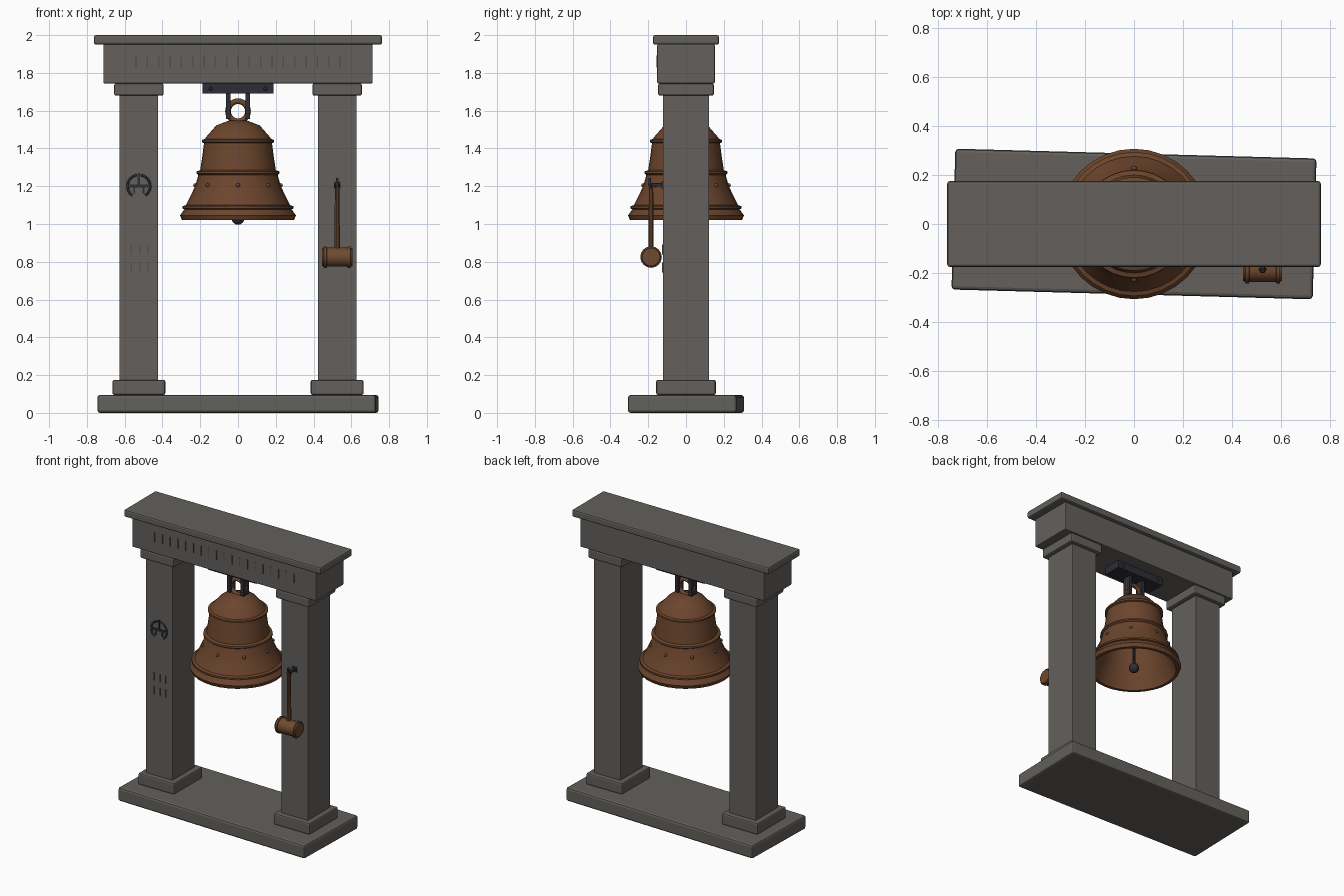
import bpy, bmesh, math
from mathutils import Matrix, Vector

cube = bpy.data.objects.get("Cube")
if cube:
    bpy.data.objects.remove(cube, do_unlink=True)


def material(name, r, g, b):
    m = bpy.data.materials.new(name)
    m.use_nodes = True
    m.diffuse_color = (r, g, b, 1)
    bsdf = next(n for n in m.node_tree.nodes if n.type == 'BSDF_PRINCIPLED')
    bsdf.inputs["Base Color"].default_value = (r, g, b, 1)
    return m


STONE = material("grey stone", 0.125, 0.118, 0.108)
CARVED = material("carved stone", 0.09, 0.085, 0.08)
BRONZE = material("aged bronze", 0.15, 0.06, 0.026)
WOOD = material("brown wood", 0.16, 0.068, 0.028)
IRON = material("dark iron", 0.026, 0.027, 0.035)


def finish(name, bm, mat, smooth=False):
    bmesh.ops.recalc_face_normals(bm, faces=bm.faces[:])
    me = bpy.data.meshes.new(name)
    bm.to_mesh(me)
    bm.free()
    me.materials.append(mat)
    ob = bpy.data.objects.new(name, me)
    bpy.context.collection.objects.link(ob)
    if smooth:
        me.shade_smooth()
        me.set_sharp_from_angle(angle=math.radians(35))
    return ob


def box(name, center, size, mat, bevel=0.0, turn=0.0):
    bm = bmesh.new()
    bmesh.ops.create_cube(bm, size=1)
    bmesh.ops.scale(bm, vec=size, verts=bm.verts)
    ob = finish(name, bm, mat)
    ob.location = center
    ob.rotation_euler.z = turn
    if bevel:
        mod = ob.modifiers.new("worn edges", 'BEVEL')
        mod.width, mod.segments = bevel, 2
    return ob


def lathe(name, profile, mat, segments=32, smooth=True):
    # spin a (radius, height) outline around z
    bm = bmesh.new()
    pts = [bm.verts.new((r, 0, z)) for r, z in profile]
    edges = [bm.edges.new(p) for p in zip(pts, pts[1:])]
    bmesh.ops.spin(bm, geom=pts + edges, cent=(0, 0, 0), axis=(0, 0, 1),
                   angle=math.tau, steps=segments)
    bmesh.ops.remove_doubles(bm, verts=bm.verts, dist=0.0005)
    return finish(name, bm, mat, smooth)


def ball(name, center, radius, mat):
    bm = bmesh.new()
    bmesh.ops.create_uvsphere(bm, u_segments=12, v_segments=8, radius=radius)
    ob = finish(name, bm, mat, True)
    ob.location = center
    return ob


def arc_bar(name, center, radius, thick, start, end, mat, steps=24):
    # round bar bent in the xz plane
    cu = bpy.data.curves.new(name, 'CURVE')
    cu.dimensions, cu.bevel_depth, cu.bevel_resolution = '3D', thick, 2
    sp = cu.splines.new('POLY')
    sp.points.add(steps)
    for i, p in enumerate(sp.points):
        a = math.radians(start + (end - start) * i / steps)
        p.co = (radius * math.cos(a), 0, radius * math.sin(a), 1)
    cu.use_fill_caps = True
    cu.materials.append(mat)
    ob = bpy.data.objects.new(name, cu)
    bpy.context.collection.objects.link(ob)
    ob.location = center
    return ob


# Stone frame
box("plinth", (0, 0, 0.0475), (1.475, 0.575, 0.095), STONE, 0.014, math.radians(-1.55))
for side, sx in (("left", 1), ("right", -1)):
    x = 0.525 * sx
    box(side + "_column", (x, 0, 0.9), (0.205, 0.245, 1.65), STONE, 0.004)
    box(side + "_column_base", (x, 0, 0.135), (0.28, 0.315, 0.08), STONE, 0.01)
    box(side + "_capital", (x, 0, 1.712), (0.262, 0.295, 0.066), STONE, 0.01)
box("lintel", (0, 0, 1.8475), (1.425, 0.305, 0.207), STONE, 0.006)
box("top_slab", (0, 0, 1.975), (1.525, 0.35, 0.05), STONE, 0.01)

# Abstract chiselled strokes on the lintel and right column
for i in range(19):
    box("lintel_notch", (-0.54 + i * 0.06, -0.153, 1.86), (0.008, 0.006, 0.065), CARVED)
for z in (0.77, 0.865):
    for i in range(3):
        box("column_notch", (-0.565 + i * 0.045, -0.1235, z), (0.007, 0.006, 0.052), CARVED)

# Iron ornament on the right column
ex, ey, ez = -0.525, -0.124, 1.2
for a, b in ((-55, 80), (100, 235)):
    arc_bar("ornament_arc", (ex, ey, ez), 0.06, 0.006, a, b, IRON)
box("ornament_crossbar", (ex, ey, ez), (0.12, 0.01, 0.016), IRON)
box("ornament_stem", (ex, ey, ez + 0.035), (0.012, 0.01, 0.07), IRON)
for s in (-1, 1):
    box("ornament_leg", (ex + s * 0.024, ey, ez - 0.02), (0.01, 0.01, 0.035), IRON)

# Bell, outer wall down to the lip and back up inside
lathe("bell", [
    (0, 1.55), (0.05, 1.547), (0.115, 1.522), (0.165, 1.465), (0.176, 1.45),
    (0.191, 1.445), (0.191, 1.433), (0.18, 1.428), (0.186, 1.38), (0.2, 1.285),
    (0.219, 1.279), (0.221, 1.268), (0.21, 1.26), (0.225, 1.205), (0.25, 1.15),
    (0.276, 1.1), (0.294, 1.094), (0.294, 1.082), (0.284, 1.078), (0.307, 1.045),
    (0.296, 1.02), (0.275, 1.02), (0.25, 1.09), (0.2, 1.2), (0.17, 1.36),
    (0.14, 1.46), (0.08, 1.5), (0, 1.51)], BRONZE, 32)
for i in range(8):
    a = math.tau * i / 8
    ball("bell_stud", (0.226 * math.cos(a), 0.226 * math.sin(a), 1.205), 0.011, BRONZE)
lathe("clapper_rod", [(0, 1.03), (0.011, 1.03), (0.011, 1.515), (0, 1.515)], IRON, 10)
ball("clapper_ball", (0, 0, 1.03), 0.034, IRON)

# Hanger
arc_bar("bell_crown_ring", (0, 0, 1.597), 0.053, 0.015, 0, 360, BRONZE, 32)
box("hanger_plate", (0, 0, 1.718), (0.375, 0.13, 0.055), IRON, 0.003)
for s in (-1, 1):
    box("hanger_strap", (s * 0.052, 0, 1.625), (0.024, 0.06, 0.14), IRON, 0.003)
    for sy in (-1, 1):
        ball("hanger_bolt", (s * 0.145, sy * 0.065, 1.717), 0.01, IRON)

# Mallet hanging on the left column
hx, hy, hz = 0.525, -0.185, 0.825
head = lathe("mallet_head", [
    (0, -0.08), (0.047, -0.08), (0.05, -0.072), (0.057, -0.07), (0.057, -0.056),
    (0.051, -0.054), (0.051, 0.054), (0.057, 0.056), (0.057, 0.07), (0.05, 0.072),
    (0.047, 0.08), (0, 0.08)], WOOD, 16)
head.rotation_euler.y = math.radians(90)
head.location = (hx, hy, hz)
handle = lathe("mallet_handle", [(0, 0), (0.015, 0), (0.012, 0.36), (0, 0.365)], WOOD, 10)
handle.location = (hx, hy, hz + 0.01)

# Iron hook for the mallet
box("hook_arm", (hx, -0.16, 1.207), (0.018, 0.08, 0.018), IRON, 0.003)
box("hook_tip", (hx, -0.192, 1.222), (0.014, 0.014, 0.044), IRON, 0.003)
box("hook_plate", (hx, -0.125, 1.207), (0.036, 0.008, 0.036), IRON)
arc_bar("mallet_loop", (hx, hy, 1.2), 0.014, 0.004, 0, 360, IRON, 12)
